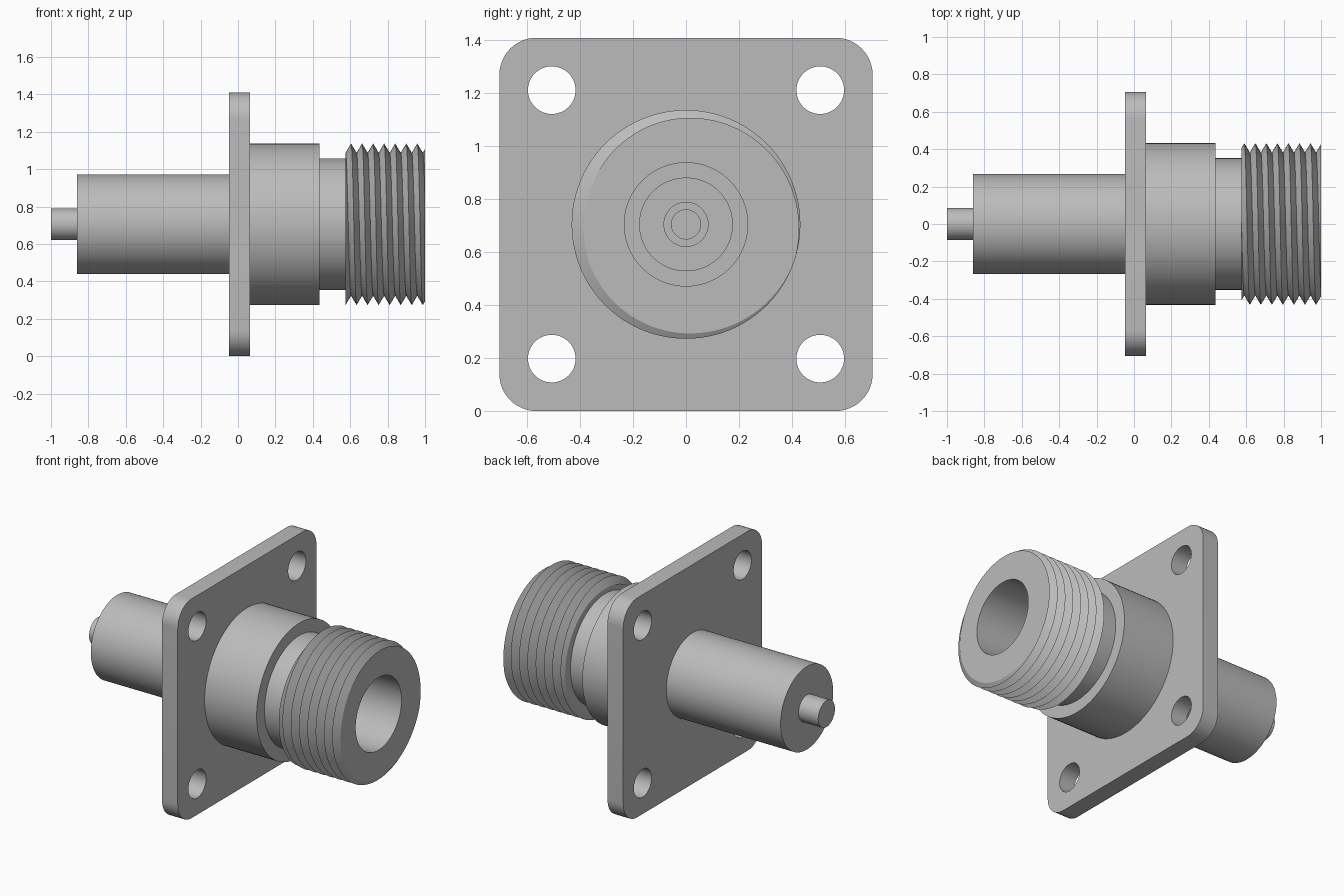
import bpy
import bmesh
from math import cos, sin, pi, floor, radians

default = bpy.data.objects.get("Cube")
if default:
    bpy.data.objects.remove(default)

AXIS_Z = 0.705
SIDES = 96

metal = bpy.data.materials.new("brushed_grey_metal")
metal.use_nodes = True
GREY = (0.5, 0.5, 0.5, 1)
metal.diffuse_color = GREY
metal.node_tree.nodes["Principled BSDF"].inputs["Base Color"].default_value = GREY


def finish(obj):
    """Assign the metal and smooth the rounded surfaces."""
    obj.data.materials.clear()
    obj.data.materials.append(metal)
    bpy.ops.object.select_all(action="DESELECT")
    obj.select_set(True)
    bpy.context.view_layer.objects.active = obj
    if obj.type == "CURVE":
        bpy.ops.object.convert(target="MESH")
    bpy.ops.object.shade_smooth_by_angle(angle=radians(30))


def revolve(name, section):
    """Spin section(turn) -> [(x, r), ...] about the connector axis."""
    bm = bmesh.new()
    columns = []
    for i in range(SIDES + 1):
        t = 2 * pi * i / SIDES
        columns.append([bm.verts.new((x, r * cos(t), AXIS_Z + r * sin(t)))
                        for x, r in section(i / SIDES)])
    for a, b in zip(columns, columns[1:]):
        for j in range(len(a) - 1):
            bm.faces.new((a[j], b[j], b[j + 1], a[j + 1]))
    bmesh.ops.remove_doubles(bm, verts=bm.verts, dist=1e-5)
    bmesh.ops.recalc_face_normals(bm, faces=bm.faces)
    mesh = bpy.data.meshes.new(name)
    bm.to_mesh(mesh)
    bm.free()
    obj = bpy.data.objects.new(name, mesh)
    bpy.context.collection.objects.link(obj)
    finish(obj)


# Mounting flange: rounded square outline with four bolt holes
HALF, CORNER, HOLE, BOLT = 0.705, 0.14, 0.09, 0.507
curve = bpy.data.curves.new("flange", "CURVE")
curve.dimensions = "2D"
curve.fill_mode = "BOTH"
curve.extrude = 0.056


def outline(points):
    spline = curve.splines.new("POLY")
    spline.points.add(len(points) - 1)
    for p, (u, v) in zip(spline.points, points):
        p.co = (u, v, 0, 1)
    spline.use_cyclic_u = True


inset = HALF - CORNER
corners = [(1, 1), (-1, 1), (-1, -1), (1, -1)]
rim = []
for q, (sx, sy) in enumerate(corners):
    for k in range(13):
        a = (q + k / 12) * pi / 2
        rim.append((sx * inset + CORNER * cos(a), sy * inset + CORNER * sin(a)))
outline(rim)
for sx, sy in corners:
    outline([(sx * BOLT + HOLE * cos(k * pi / 24), sy * BOLT + HOLE * sin(k * pi / 24))
             for k in range(48)])
flange = bpy.data.objects.new("flange", curve)
flange.location = (0.009, 0, AXIS_Z)
flange.rotation_euler = (0, pi / 2, 0)
bpy.context.collection.objects.link(flange)
finish(flange)

# Plain turned parts
turned = {
    "rear_pin": [(-1, 0), (-1, 0.085), (-0.86, 0.085)],
    "rear_barrel": [(-0.86, 0), (-0.86, 0.267), (-0.047, 0.267)],
    "collar": [(0.065, 0.432), (0.435, 0.432), (0.435, 0.352)],
    "neck": [(0.435, 0.352), (0.575, 0.352)],
    "socket_insulator": [(0.45, 0.233), (0.45, 0.177), (0.55, 0.177), (0.55, 0.085)],
    "centre_contact": [(0.55, 0.085), (0.62, 0.085), (0.62, 0.055),
                       (0.47, 0.055), (0.47, 0)],
}
for part, points in turned.items():
    revolve(part, lambda turn, points=points: points)

# Threaded sleeve: helical V thread, flat end face and open bore
START, END, PITCH = 0.575, 1.0, 0.059
ROOT, CREST = 0.382, 0.432


def thread_section(turn):
    rows = [(START, 0.352)]
    shift = turn + 0.25
    count = int((END - START) / PITCH) + 3
    for k in range(-4, 2 * count):
        x = min(max(START + PITCH * (k / 2 + shift), START), END)
        phase = (x - START) / PITCH - shift
        wave = abs(2 * (phase - floor(phase)) - 1)
        rows.append((x, ROOT + (CREST - ROOT) * wave))
    return rows + [(END, 0.233), (0.45, 0.233)]


revolve("threaded_sleeve", thread_section)
